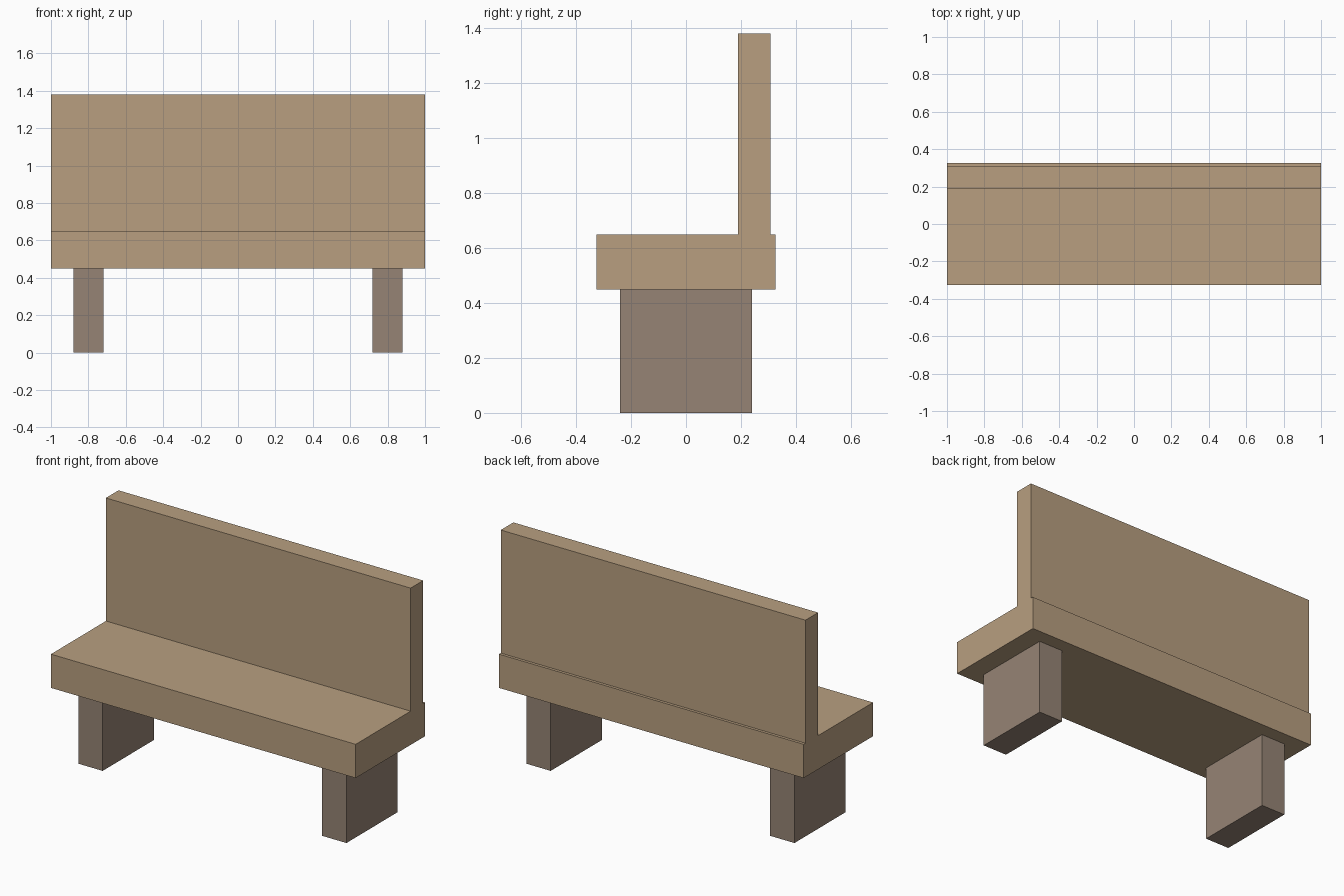
import bpy

if "Cube" in bpy.data.objects:
    bpy.data.objects.remove(bpy.data.objects["Cube"])


def material(name, color):
    m = bpy.data.materials.new(name)
    m.diffuse_color = (*color, 1.0)
    m.use_nodes = True
    m.node_tree.nodes["Principled BSDF"].inputs["Base Color"].default_value = m.diffuse_color
    return m


def box(name, low, high, mat):
    center = [(a + b) / 2 for a, b in zip(low, high)]
    bpy.ops.mesh.primitive_cube_add(size=1, location=center)
    ob = bpy.context.object
    ob.name = name
    ob.scale = [b - a for a, b in zip(low, high)]
    bpy.ops.object.transform_apply(location=False, rotation=False, scale=True)
    ob.data.materials.append(mat)
    return ob


light_wood = material("light wood", (0.479, 0.347, 0.216))
dark_wood = material("dark wood", (0.305, 0.231, 0.178))

# Seat slab and upright backrest
box("seat", (-1, -0.325, 0.45), (1, 0.325, 0.65), light_wood)
box("backrest", (-1, 0.19, 0.65), (1, 0.308, 1.38), light_wood)

# Block legs, one near each end
for side, x in (("left", -0.8), ("right", 0.8)):
    box(side + "_leg", (x - 0.08, -0.24, 0), (x + 0.08, 0.24, 0.45), dark_wood)
